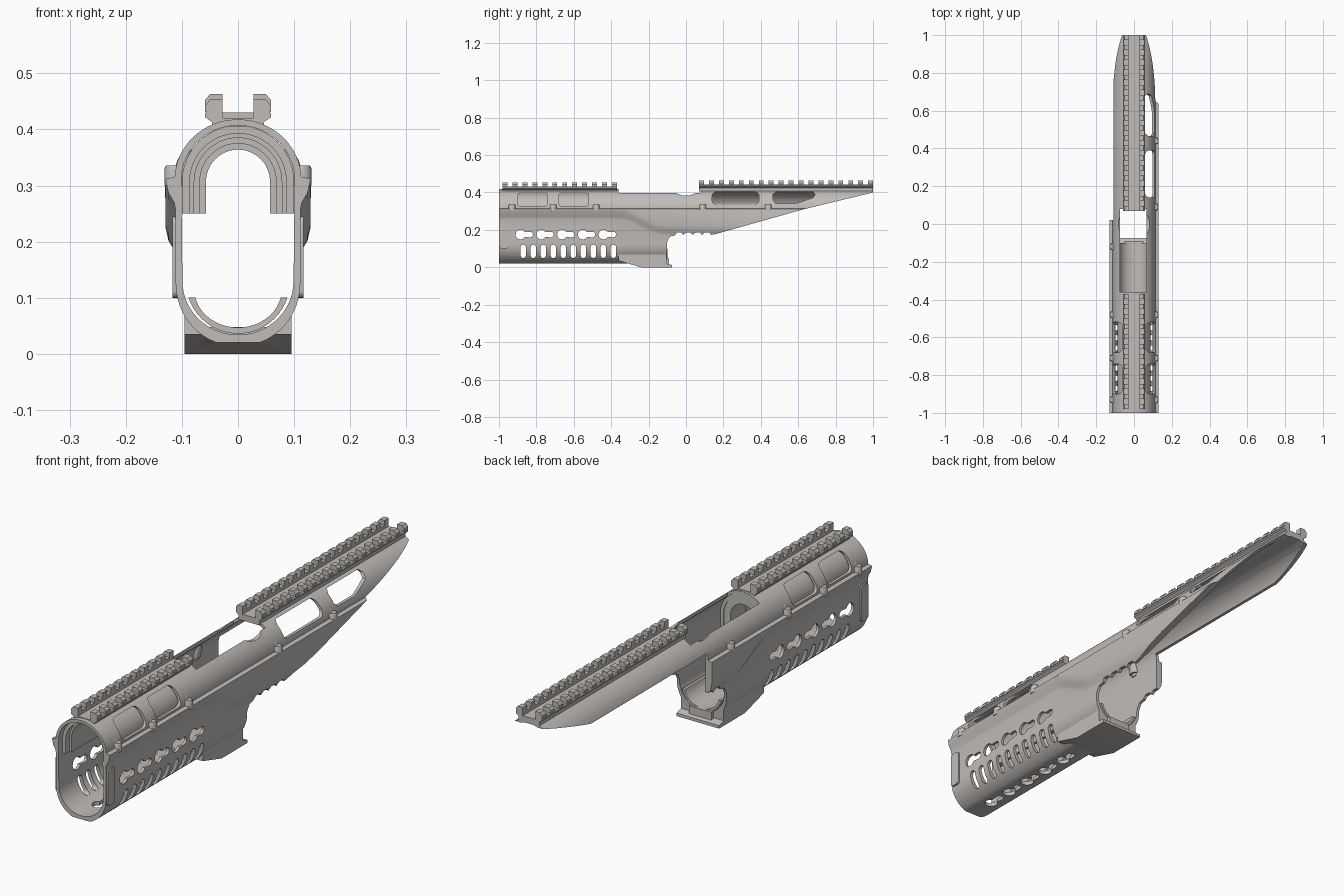
import bpy, bmesh
from math import sin, cos, radians

if "Cube" in bpy.data.objects:
    bpy.data.objects.remove(bpy.data.objects["Cube"], do_unlink=True)

grey = bpy.data.materials.new("warm grey")
grey.use_nodes = True
grey.diffuse_color = (0.53, 0.505, 0.485, 1)
grey.node_tree.nodes["Principled BSDF"].inputs["Base Color"].default_value = grey.diffuse_color


def loft(name, sections):
    """Skin closed rings of equal length and cap both ends."""
    bm = bmesh.new()
    rings = [[bm.verts.new(p) for p in s] for s in sections]
    n = len(rings[0])
    for a, b in zip(rings, rings[1:]):
        for i in range(n):
            j = (i + 1) % n
            bm.faces.new((a[i], a[j], b[j], b[i]))
    bm.faces.new(rings[0])
    bm.faces.new(rings[-1])
    bmesh.ops.recalc_face_normals(bm, faces=bm.faces)
    mesh = bpy.data.meshes.new(name)
    bm.to_mesh(mesh)
    bm.free()
    mesh.materials.append(grey)
    ob = bpy.data.objects.new(name, mesh)
    bpy.context.collection.objects.link(ob)
    return ob


def prism(name, pts, axis, lo, hi):
    """Extrude a flat outline along an axis: x takes (y,z), y takes (x,z), z takes (x,y)."""
    place = {"x": lambda p, t: (t, p[0], p[1]),
             "y": lambda p, t: (p[0], t, p[1]),
             "z": lambda p, t: (p[0], p[1], t)}[axis]
    return loft(name, [[place(p, t) for p in pts] for t in (lo, hi)])


def box(name, x, y, z):
    return prism(name, [(x[0], z[0]), (x[1], z[0]), (x[1], z[1]), (x[0], z[1])], "y", *y)


def arc(cx, cy, rx, ry, a, b, n):
    return [(cx + rx * cos(radians(a + (b - a) * i / n)),
             cy + ry * sin(radians(a + (b - a) * i / n))) for i in range(n + 1)]


def rounded(y0, y1, z0, z1, r):
    return (arc(y1 - r, z1 - r, r, r, 0, 90, 4) + arc(y0 + r, z1 - r, r, r, 90, 180, 4)
            + arc(y0 + r, z0 + r, r, r, 180, 270, 4) + arc(y1 - r, z0 + r, r, r, 270, 360, 4))


def keyhole(u, v):
    return arc(u, v, 0.026, 0.026, 30, 330, 14) + arc(u + 0.052, v, 0.015, 0.015, -90, 90, 6)


def join(objs):
    bpy.ops.object.select_all(action="DESELECT")
    for o in objs:
        o.select_set(True)
    bpy.context.view_layer.objects.active = objs[0]
    if len(objs) > 1:
        bpy.ops.object.join()
    return objs[0]


def boolean(target, tools, op="DIFFERENCE"):
    tool = join(tools)
    tool.hide_render = True
    mod = target.modifiers.new("shape", "BOOLEAN")
    mod.operation, mod.solver, mod.object = op, "EXACT", tool
    bpy.ops.object.select_all(action="DESELECT")
    target.select_set(True)
    bpy.context.view_layer.objects.active = target
    bpy.ops.object.modifier_apply(modifier=mod.name)
    bpy.data.objects.remove(tool, do_unlink=True)


def mirrored(half):
    return half + [(-x, z) for x, z in reversed(half)]


# Shell: arched cover, ledge, shoulder that drops toward the rear, rounded belly
def shell_section(y):
    t = min(max((y + 0.36) / 0.24, 0), 1)
    s = 0.265 - 0.085 * t * t * (3 - 2 * t)
    half = arc(0, 0.31, 0.113, 0.108, 87, 3, 16)
    half += [(0.129, 0.312), (0.13, 0.306), (0.129, s + 0.045), (0.124, s + 0.022),
             (0.114, s + 0.005), (0.111, s - 0.01)]
    half += [(x, max(z, 0.02)) for x, z in arc(0, 0.125, 0.111, 0.112, 0, -84, 12)]
    return [(x, y, z) for x, z in mirrored(half)]


ys = [-1] + [-0.36 + 0.03 * i for i in range(9)] + [1]
shell = loft("handguard_shell", [shell_section(y) for y in ys])

# Square foot under the rear of the belly
foot = [(-0.36, 0.035), (-0.24, 0), (-0.05, 0), (-0.05, 0.09), (-0.36, 0.09)]
boolean(shell, [prism("foot", foot, "x", -0.095, 0.095)], "UNION")

# Hollow bore
bore = mirrored(arc(0, 0.31, 0.101, 0.097, 87, 0, 14) + arc(0, 0.13, 0.099, 0.096, 0, -87, 14))
boolean(shell, [prism("bore", bore, "y", -1.2, 1.2)])

# Rear underside: scalloped edge, then the long slope to the tail
under = [(-0.075, -0.2), (-0.075, 0.012), (-0.105, 0.02), (-0.1, 0.14), (-0.085, 0.165), (-0.06, 0.17)]
for i in range(4):
    under += [(-0.05 + 0.05 * i, 0.185), (-0.025 + 0.05 * i, 0.185), (-0.015 + 0.05 * i, 0.173)]
under += [(0.16, 0.178), (0.62, 0.308), (0.86, 0.366), (1.1, 0.424), (1.1, -0.2)]
boolean(shell, [prism("under_cut", under, "x", -0.3, 0.3)])
boolean(shell, [box("right_side_cut", (-0.3, -0.03), (0.02, 1.2), (0, 0.342))])

# Open top between the two rails
boolean(shell, [box("top_opening", (-0.075, 0.066), (-0.36, 0.08), (0.25, 0.6))])
port = arc(0, 0.45, 0.085, 0.067, 180, 360, 12)
boolean(shell, [prism("port_dip", port, "x", -0.2, 0.2)])

# Cover windows, keyholes and vent slots
cuts = []
for y0, y1 in ((-0.9, -0.74), (-0.68, -0.52)):
    for x0, x1 in ((0.04, 0.2), (-0.2, -0.04)):
        cuts.append(prism("window", rounded(y0, y1, 0.324, 0.4, 0.02), "x", x0, x1))
cuts.append(prism("window", rounded(0.14, 0.39, 0.337, 0.402, 0.02), "x", 0.04, 0.2))
tail_window = [(0.465, 0.36), (0.48, 0.342), (0.59, 0.342), (0.68, 0.372), (0.69, 0.39),
               (0.68, 0.402), (0.48, 0.402), (0.465, 0.39)]
cuts.append(prism("window", tail_window, "x", 0.04, 0.2))
belly_cuts = []
for i in range(5):
    cuts.append(prism("keyhole", keyhole(-0.885 + 0.111 * i, 0.175), "x", -0.3, 0.3))
    turned = [(v, u) for u, v in keyhole(-0.885 + 0.111 * i, 0)]
    belly_cuts.append(prism("belly_keyhole", turned, "z", -0.1, 0.06))
for i in range(10):
    y = -0.87 + 0.0535 * i
    cuts.append(prism("slot", rounded(y - 0.014, y + 0.014, 0.05, 0.121, 0.0135), "x", -0.3, 0.3))
boolean(shell, cuts)
boolean(shell, belly_cuts)


# Inner liner behind the front windows, stepped inward at its rear end
def arch(name, r_out, r_in, y0, y1):
    outer = [(r_out, 0.25)] + arc(0, 0.307, r_out, r_out, 0, 180, 24) + [(-r_out, 0.25)]
    inner = [(-r_in, 0.25)] + arc(0, 0.307, r_in, r_in, 180, 0, 24) + [(r_in, 0.25)]
    return prism(name, outer + inner, "y", y0, y1)


smooth = [shell,
          arch("front_liner", 0.088, 0.078, -0.95, -0.365),
          arch("liner_step", 0.08, 0.068, -0.6, -0.365),
          arch("liner_end_ring", 0.07, 0.057, -0.46, -0.365),
          arch("liner_front_collar", 0.1, 0.086, -0.975, -0.93),
          arch("liner_rear_collar", 0.1, 0.086, -0.42, -0.362)]

# Feed trough lying in the belly
trough = arc(0, 0.13, 0.093, 0.094, -18, -162, 20) + arc(0, 0.115, 0.078, 0.068, -168, -12, 20)
smooth.append(prism("feed_trough", trough, "y", -0.36, -0.1))
box("trough_stop", (-0.05, 0.05), (-0.16, -0.09), (0.015, 0.048))


# Accessory rails: flared base, central groove and two rows of teeth
def rail(name, y0, y1, dz, count):
    half = [(0.028, 0.43), (0.028, 0.443), (0.055, 0.443), (0.059, 0.438), (0.059, 0.432),
            (0.046, 0.423), (0.046, 0.405 - dz)]
    prism(name + "_base", [(x, z + dz) for x, z in mirrored(half)], "y", y0, y1)
    tooth = [(0.028, 0.442), (0.059, 0.442), (0.059, 0.452), (0.05, 0.463), (0.028, 0.463)]
    step = (y1 - y0 - 0.026) / (count - 1)
    teeth = []
    for i in range(count):
        for s in (1, -1):
            pts = [(s * x, z + dz) for x, z in tooth]
            teeth.append(prism(name + "_teeth", pts, "y", y0 + i * step, y0 + i * step + 0.026))
    join(teeth)


rail("front_rail", -0.98, -0.37, -0.01, 12)
rail("rear_rail", 0.07, 1, 0, 18)


# Screws along the ledge, each in a small tapered boss
def stack(name, side, y, squash, rings):
    smooth.append(loft(name, [[(px, py, z) for px, py in arc(side * c, y, r * squash, r, 0, 345, 23)]
                              for r, z, c in rings]))


def screw(side, y):
    stack("ledge_screw", side, y, 1, [(0.018, 0.3, 0.113), (0.018, 0.33, 0.113), (0.015, 0.336, 0.113)])
    stack("screw_boss", side, y, 0.7, [(0.022, 0.312, 0.103), (0.019, 0.345, 0.095), (0.01, 0.364, 0.09)])


for y in (-0.93, -0.71, -0.48):
    screw(1, y)
    screw(-1, y)
for side, y in ((1, 0.09), (1, 0.44), (-1, -0.12)):
    screw(side, y)

# Raised side pads at the muzzle end
for s in (1, -1):
    smooth.append(prism("side_pad", rounded(-0.995, -0.95, 0.1, 0.245, 0.012), "x", s * 0.104, s * 0.117))

for o in smooth:
    bpy.ops.object.select_all(action="DESELECT")
    o.select_set(True)
    bpy.context.view_layer.objects.active = o
    bpy.ops.object.shade_smooth_by_angle(angle=radians(30))
